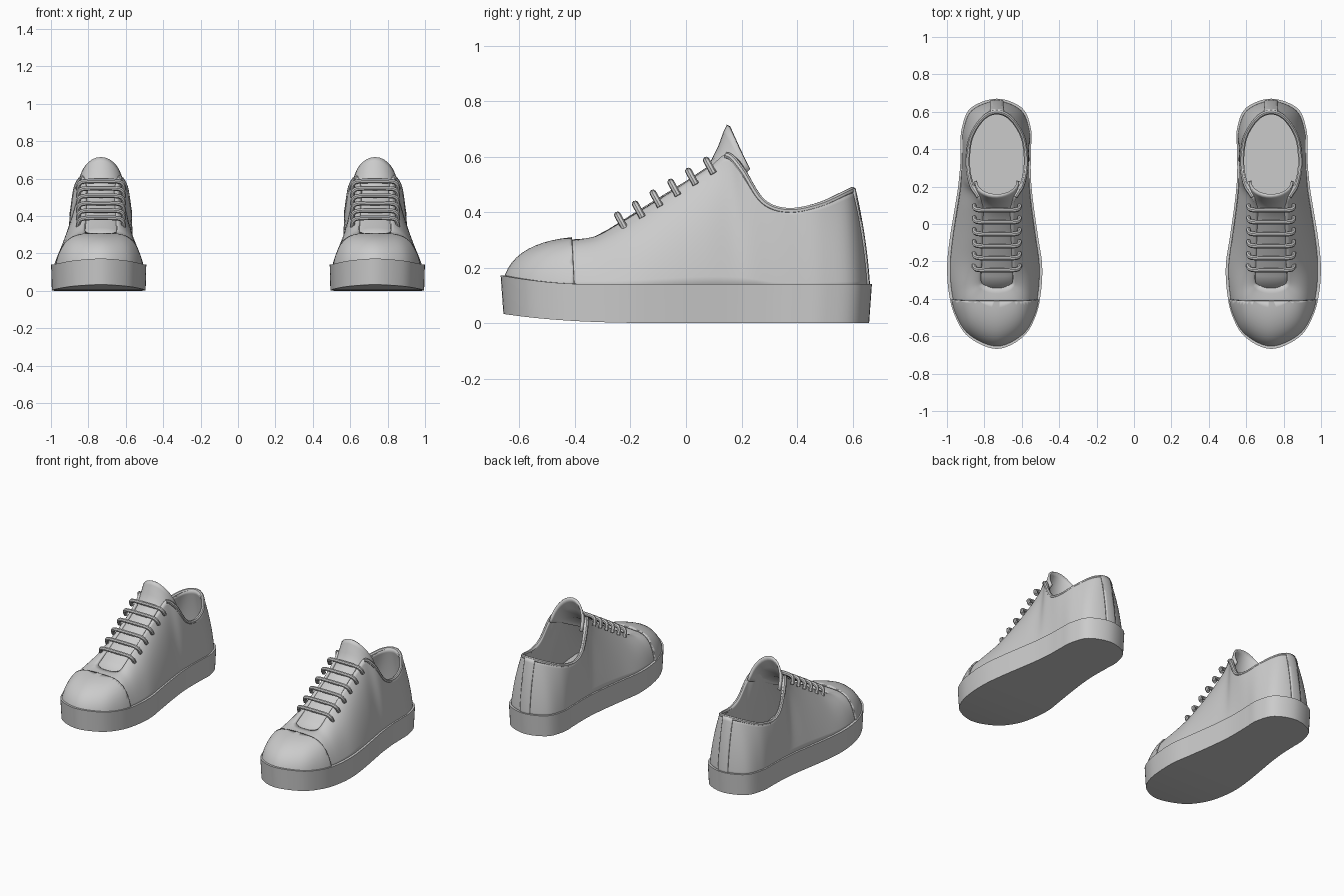
import bpy, bmesh
from math import sin, cos, radians, pi
from mathutils import Vector

if "Cube" in bpy.data.objects:
    bpy.data.objects.remove(bpy.data.objects["Cube"])

CX = 0.733      # centre line of one shoe; the other is mirrored
STEPS = 6       # subdivisions between ribs

# Ribs toe to heel: outer x, inner x, y of sole edge | opening edge x, y, z | bulge
RIBS = [
    (0, 0, -.668, 0, -.33, .305, .06, 1.0),
    (.150, -.138, -.605, .04, -.33, .305, .08, 1.0),
    (.225, -.208, -.49, .07, -.325, .31, .12, .97),
    (.258, -.236, -.36, .085, -.30, .325, .25, .9),
    (.266, -.242, -.22, .085, -.20, .385, .38, .78),
    (.252, -.222, -.08, .085, -.06, .47, .4, .75),
    (.228, -.200, .07, .09, .08, .56, .42, .7),
    (.210, -.187, .18, .105, .15, .61, .5, .6),
    (.202, -.182, .25, .14, .205, .56, .4, .55),
    (.196, -.181, .32, .16, .28, .445, .3, .5),
    (.194, -.183, .41, .163, .37, .410, .25, .5),
    (.188, -.182, .51, .142, .48, .428, .2, .5),
    (.140, -.135, .62, .075, .575, .47, .2, .5),
    (0, 0, .67, 0, .605, .485, .2, .5),
]


def rib(r, side):
    bx = r[0] if side > 0 else r[1]
    b, t = Vector((bx * .955, r[2] * .982, .125)), Vector((side * r[3], r[4], r[5]))
    m = b.lerp(t, r[6])
    m.z = b.z + (t.z - b.z) * r[7]
    return [bx, r[2], *b, *m, *t]


def catmull(a, b, c, d, t):
    return [.5 * (2*q + (r-p)*t + (2*p-5*q+4*r-s)*t*t + (3*q-p-3*r+s)*t**3)
            for p, q, r, s in zip(a, b, c, d)]


ctrl = [rib(r, 1) for r in RIBS] + [rib(r, -1) for r in RIBS[-2:0:-1]]
n = len(ctrl)
ring = [catmull(ctrl[i-1], ctrl[i], ctrl[(i+1) % n], ctrl[(i+2) % n], k / STEPS)
        for i in range(n) for k in range(STEPS)]


def loft(rows, closed=True):
    bm = bmesh.new()
    vs = [[bm.verts.new((p[0] + CX, p[1], p[2])) for p in row] for row in rows]
    count = len(rows[0])
    for a, b in zip(vs, vs[1:]):
        for i in range(count if closed else count - 1):
            j = (i + 1) % count
            bm.faces.new((a[i], a[j], b[j], b[i]))
    bmesh.ops.remove_doubles(bm, verts=bm.verts, dist=1e-5)
    return bm


def finish(obj, thickness=0, offset=-1, angle=40):
    if thickness:
        s = obj.modifiers.new("thickness", 'SOLIDIFY')
        s.thickness, s.offset = thickness, offset
    m = obj.modifiers.new("pair", 'MIRROR')
    m.use_mirror_merge = False
    bpy.ops.object.select_all(action='DESELECT')
    obj.select_set(True)
    bpy.context.view_layer.objects.active = obj
    bpy.ops.object.shade_smooth_by_angle(angle=radians(angle))


def add(name, bm, **kw):
    me = bpy.data.meshes.new(name)
    bm.to_mesh(me)
    bm.free()
    obj = bpy.data.objects.new(name, me)
    bpy.context.collection.objects.link(obj)
    finish(obj, **kw)
    return obj


# Sole: curved-up toe, vertical wall, flat foot bed
def sole_row(sx, sy, bottom):
    row = []
    for p in ring:
        toe = max(0, -p[1] / .668)
        z = .033 * toe**3 if bottom else .14 + .032 * max(0, (toe - .5) / .5)**2
        row.append((p[0] * sx, p[1] * sy, z))
    return row


sole = loft([sole_row(0, .985, True), sole_row(.5, .985, True), sole_row(.985, .985, True),
             sole_row(1, 1, False), sole_row(.93, .96, False), sole_row(0, .96, False)])
add("sole", sole)


# Upper: curved ribs from sole edge to lace throat and collar
def upper_rows(k=14):
    rows = []
    for s in range(k + 1):
        t = s / k
        rows.append([Vector(p[2:5]) * (1-t)**2 + Vector(p[5:8]) * 2*t*(1-t)
                     + Vector(p[8:11]) * t*t for p in ring])
    return rows


add("upper", loft(upper_rows()), thickness=.02)


# Raised panels cut from the upper's own surface
def panel(name, cuts, thickness):
    bm = loft(upper_rows())
    for co, no in cuts:
        bmesh.ops.bisect_plane(bm, geom=bm.verts[:] + bm.edges[:] + bm.faces[:],
                               plane_co=co, plane_no=no, clear_outer=True)
    add(name, bm, thickness=thickness, offset=1)


panel("toe_cap", [((CX, -.41, .3), (0, 1, .05))], .008)
panel("heel_strip", [((CX + .035, 0, 0), (1, 0, 0)), ((CX - .035, 0, 0), (-1, 0, 0)),
                     ((CX, .5, 0), (0, -1, 0))], .006)

# Collar rim: soft edge round the ankle opening
def tube(name, points, radius):
    cu = bpy.data.curves.new(name, 'CURVE')
    cu.dimensions = '3D'
    cu.bevel_depth, cu.bevel_resolution, cu.use_fill_caps = radius, 2, True
    sp = cu.splines.new('POLY')
    sp.points.add(len(points) - 1)
    for q, p in zip(sp.points, points):
        q.co = (p[0] + CX, p[1], p[2], 1)
    obj = bpy.data.objects.new(name, cu)
    bpy.context.collection.objects.link(obj)
    bpy.ops.object.select_all(action='DESELECT')
    obj.select_set(True)
    bpy.context.view_layer.objects.active = obj
    bpy.ops.object.convert(target='MESH')
    finish(bpy.context.object)


rim = ring[7 * STEPS:(n - 7) * STEPS + 1]
tube("collar_rim", [(p[8] * .95, p[9] - .006, p[10] - .006) for p in rim], .012)

# Tongue: centre y, z and edge x, y, z of each cupped row
TONGUE = [(-.38, .285, .09, -.37, .265), (-.28, .338, .1, -.27, .31),
          (-.15, .42, .105, -.13, .385), (0, .512, .108, .03, .465),
          (.08, .565, .112, .12, .51), (.115, .635, .118, .19, .535),
          (.135, .69, .119, .22, .545), (.147, .715, .12, .23, .555)]
rows = []
for cy, cz, ex, ey, ez in TONGUE:
    row = []
    for i in range(17):
        a = (i / 8 - 1) * pi / 2
        c = 1 - cos(a)
        row.append((ex * sin(a), cy + (ey - cy) * c, cz + (ez - cz) * c))
    rows.append(row)
add("tongue", loft(rows, closed=False), thickness=.014)

# Laces: six bars arched over the throat
for i in range(6):
    y, z = -.235 + .064 * i, .368 + .0395 * i
    pts = []
    for k in range(21):
        u = k / 10 - 1
        h = .025 - .055 * abs(u)**5
        pts.append((.122 * sin(u * pi / 2) if abs(u) > .6 else .122 * u * .809 / .6,
                    y - .48 * h, z + .87 * h))
    tube("lace_%d" % (i + 1), pts, .0125)
